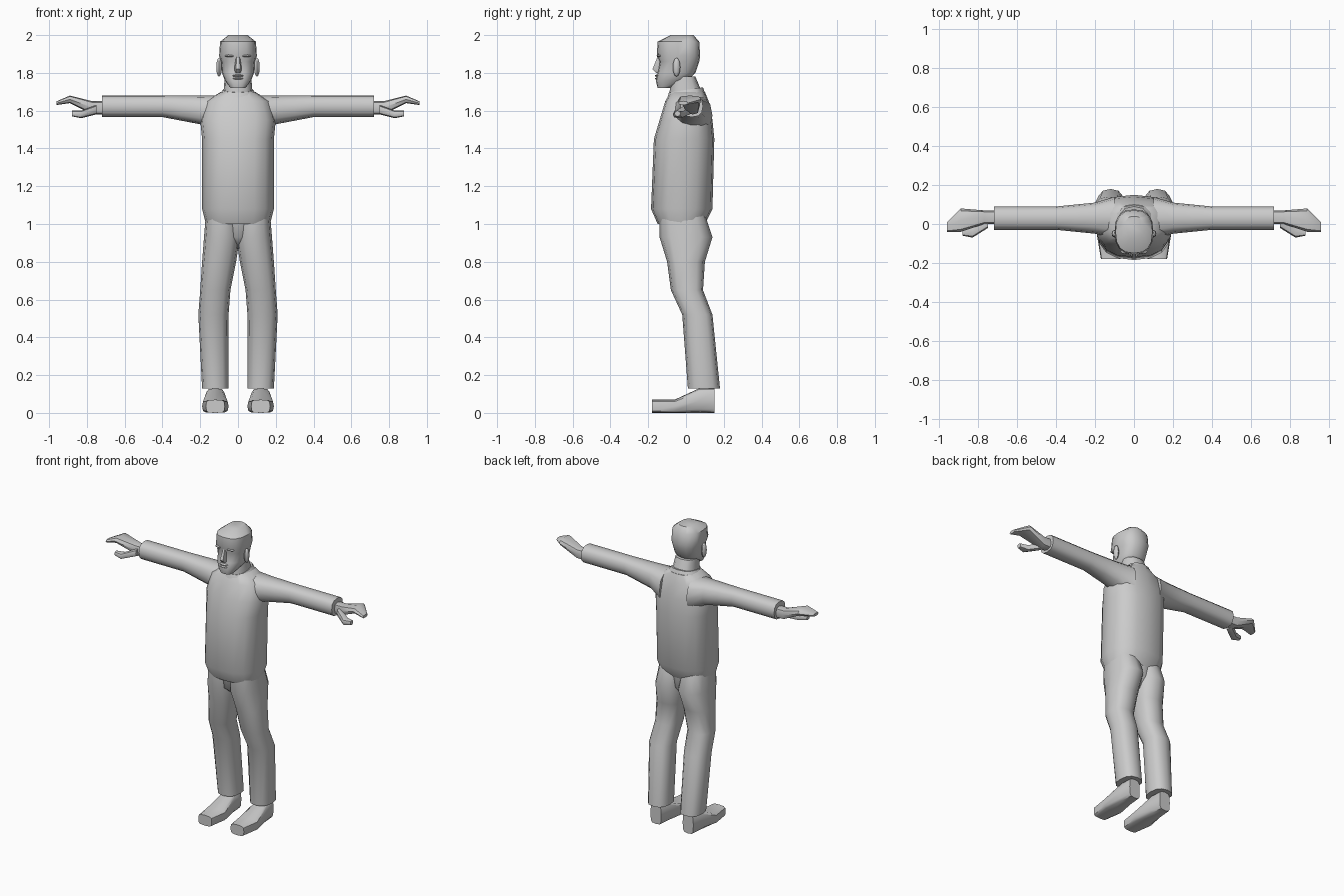
import bpy
import bmesh
from math import cos, sin, pi, radians, copysign
from mathutils import Matrix

start_cube = bpy.data.objects.get("Cube")
if start_cube:
    bpy.data.objects.remove(start_cube, do_unlink=True)

shade = 0.6
grey = bpy.data.materials.new("plain grey")
grey.use_nodes = True
grey.diffuse_color = (shade, shade, shade, 1)
surface = grey.node_tree.nodes["Principled BSDF"]
surface.inputs["Base Color"].default_value = grey.diffuse_color


def finish(name, bm, mirrored):
    """Turn the built mesh into a shaded object, mirrored to both sides if asked."""
    bmesh.ops.recalc_face_normals(bm, faces=bm.faces)
    mesh = bpy.data.meshes.new(name)
    bm.to_mesh(mesh)
    bm.free()
    mesh.materials.append(grey)
    part = bpy.data.objects.new(name, mesh)
    bpy.context.collection.objects.link(part)
    if mirrored:
        modifier = part.modifiers.new("Mirror", "MIRROR")
        modifier.use_axis[0] = True
    bpy.ops.object.select_all(action="DESELECT")
    part.select_set(True)
    bpy.context.view_layer.objects.active = part
    bpy.ops.object.shade_smooth_by_angle(angle=radians(45))


def rounded(value, power):
    return copysign(abs(value) ** (2 / power), value)


def place(axis, along, a, b):
    """Turn a section point into x, y, z for a loft along the given axis."""
    if axis == "X":
        return (along, a, b)
    if axis == "Y":
        return (a, along, b)
    return (a, b, along)


def loft(name, axis, rings, sides=12, power=2.5, mirrored=False, tilt=0):
    """Skin rings of (position, low a, high a, low b, high b), capped at both ends."""
    bm = bmesh.new()
    loops = []
    for along, a_low, a_high, b_low, b_high in rings:
        loop = []
        for i in range(sides):
            turn = 2 * pi * i / sides
            a = a_low + (a_high - a_low) * (1 + rounded(cos(turn), power)) / 2
            b = b_low + (b_high - b_low) * (1 + rounded(sin(turn), power)) / 2
            loop.append(bm.verts.new(place(axis, along + tilt * b, a, b)))
        loops.append(loop)
    for lower, upper in zip(loops, loops[1:]):
        for i in range(sides):
            j = (i + 1) % sides
            bm.faces.new((lower[i], lower[j], upper[j], upper[i]))
    bm.faces.new(loops[0])
    bm.faces.new(loops[-1])
    finish(name, bm, mirrored)


def centred(*rings):
    """Rings of (height, half width, front, back) about the middle plane."""
    return [(height, -half, half, front, back) for height, half, front, back in rings]


def pebble(name, centre, radii, mirrored=False):
    """A small low-poly ellipsoid."""
    bm = bmesh.new()
    shape = Matrix.Translation(centre) @ Matrix.Diagonal((*radii, 1))
    bmesh.ops.create_uvsphere(bm, u_segments=8, v_segments=6, radius=1, matrix=shape)
    finish(name, bm, mirrored)


# Jacket body with a tucked hem
loft("jacket_body", "Z", centred(
    (1, .17, -.15, .1),
    (1.08, .19, -.185, .14),
    (1.45, .19, -.17, .15),
    (1.55, .2, -.14, .14),
    (1.65, .17, -.11, .12),
    (1.7, .09, -.08, .1)), sides=16)

# Turned-up collar, higher at the nape
loft("collar", "Z", centred(
    (1.65, .13, -.11, .11),
    (1.71, .08, -.09, .09)), tilt=.15)

# Sleeves taper below a level top edge
sleeve_top = 1.68
sleeve_girth = [(.1, .11), (.2, .08), (.3, .07), (.4, .06), (.72, .06)]
loft("sleeves", "X", [
    (reach, .03 - girth, .03 + girth, sleeve_top - 1.9 * girth, sleeve_top)
    for reach, girth in sleeve_girth], mirrored=True)

# Hands: flat drooping fingers and a separate thumb
loft("hands", "X", [
    (.7, 0, .07, 1.58, 1.65),
    (.77, 0, .07, 1.58, 1.65),
    (.89, -.04, .08, 1.64, 1.68),
    (.96, -.04, .01, 1.63, 1.65)], sides=8, power=3, mirrored=True)
loft("thumbs", "X", [
    (.75, -.02, .04, 1.58, 1.63),
    (.83, -.07, -.01, 1.56, 1.6),
    (.88, -.06, -.03, 1.57, 1.6)], sides=8, mirrored=True)

# Trousers: pelvis wedge and two bent legs
loft("trouser_seat", "Z", centred(
    (.87, .02, -.05, .05),
    (.93, .08, -.12, .1),
    (1.04, .16, -.13, .1)))
loft("trouser_legs", "Z", [
    (.13, .05, .19, .01, .18),
    (.52, .05, .21, -.02, .14),
    (.65, .04, .2, -.08, .09),
    (.8, .01, .19, -.1, .1),
    (.93, -.01, .18, -.14, .14),
    (1.05, 0, .17, -.14, .1)], mirrored=True)

# Shoes: flat soles, low toes and high heels, each given as (y, half width, top)
shoe_middle = .12
shoe_shape = [(-.18, .05, .07), (-.06, .07, .07), (.07, .05, .13), (.15, .04, .13)]
loft("shoes", "Y", [
    (y, shoe_middle - half, shoe_middle + half, 0, top)
    for y, half, top in shoe_shape], power=4, mirrored=True)

# Neck and head
loft("neck", "Z", centred(
    (1.66, .08, -.09, .1),
    (1.78, .07, -.08, .05)))
loft("head", "Z", centred(
    (1.72, .04, -.15, -.08),
    (1.76, .07, -.16, .01),
    (1.8, .085, -.15, .05),
    (1.86, .09, -.14, .07),
    (1.89, .1, -.155, .075),
    (1.965, .095, -.15, .07),
    (2, .05, -.08, .04)), sides=16)

# Facial features
loft("nose", "Z", centred(
    (1.8, .015, -.16, -.13),
    (1.82, .02, -.18, -.13),
    (1.89, .01, -.15, -.13)), sides=6)
pebble("upper_lip", (0, -.15, 1.785), (.03, .015, .006))
pebble("lower_lip", (0, -.15, 1.77), (.03, .015, .006))
pebble("brows", (.04, -.14, 1.89), (.03, .015, .007), mirrored=True)
pebble("ears", (.1, -.05, 1.83), (.015, .02, .05), mirrored=True)
